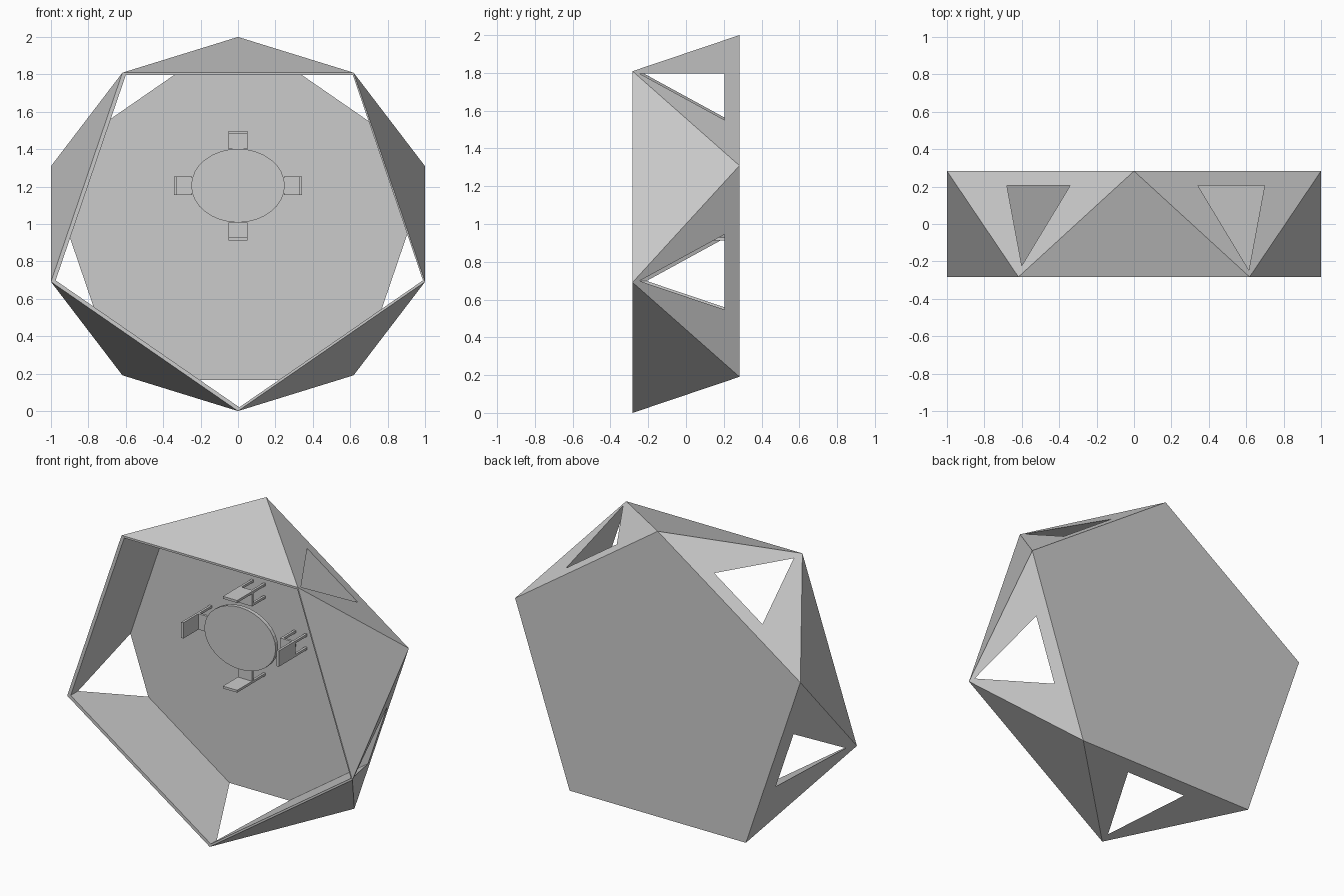
import bpy, bmesh
from math import sin, cos, pi
from mathutils import Matrix, Vector

cube = bpy.data.objects.get("Cube")
if cube:
    bpy.data.objects.remove(cube, do_unlink=True)

grey = bpy.data.materials.new("light grey")
grey.use_nodes = True
grey.diffuse_color = (0.6, 0.6, 0.6, 1)
grey.node_tree.nodes["Principled BSDF"].inputs["Base Color"].default_value = (0.6, 0.6, 0.6, 1)

HALF_DEPTH = 0.283
FLOOR_Y = 0.205
TABLE_Z = 1.205


def make_object(name, bm):
    bmesh.ops.recalc_face_normals(bm, faces=bm.faces)
    mesh = bpy.data.meshes.new(name)
    bm.to_mesh(mesh)
    bm.free()
    mesh.materials.append(grey)
    obj = bpy.data.objects.new(name, mesh)
    bpy.context.collection.objects.link(obj)
    return obj


def pentagon(bm, y, turn, scale=1.0, dx=0.0, dz=0.0):
    """Ring of five corners in a plane facing the front."""
    ring = []
    for i in range(5):
        a = turn + i * 2 * pi / 5
        ring.append(bm.verts.new((1.0515 * scale * sin(a) + dx, y,
                                  1 + scale * cos(a) + dz)))
    return ring


def add_box(bm, lo, hi):
    lo, hi = Vector(lo), Vector(hi)
    m = Matrix.Translation((lo + hi) / 2) @ Matrix.Diagonal((*(hi - lo), 1))
    bmesh.ops.create_cube(bm, size=1, matrix=m)


def add_disc(bm, y0, y1, rx, rz, sides):
    m = (Matrix.Translation((0, (y0 + y1) / 2, TABLE_Z))
         @ Matrix.Diagonal((rx, 1, rz, 1)) @ Matrix.Rotation(pi / 2, 4, 'X'))
    bmesh.ops.create_cone(bm, cap_ends=True, segments=sides, radius1=1,
                          radius2=1, depth=y1 - y0, matrix=m)


# Outer shell: two pentagons joined by a band of ten triangles
bm = bmesh.new()
back = pentagon(bm, HALF_DEPTH, 0)
front = pentagon(bm, -HALF_DEPTH, pi / 5)
bm.faces.new(back)
bm.faces.new(front)
for i in range(5):
    j = (i + 1) % 5
    bm.faces.new((back[i], back[j], front[i]))
    bm.faces.new((front[i], front[j], back[j]))
shell = make_object("shell", bm)

# Straight pentagonal room; its corners break through as five windows
bm = bmesh.new()
near = pentagon(bm, -0.4, pi / 5, 0.982, 0.007, 0.002)
far = pentagon(bm, FLOOR_Y, pi / 5, 0.982, 0.007, 0.002)
bm.faces.new(near)
bm.faces.new(far)
for i in range(5):
    j = (i + 1) % 5
    bm.faces.new((near[i], near[j], far[j], far[i]))
cutter = make_object("room_cutter", bm)
cutter.hide_render = True
cutter.hide_set(True)
cut = shell.modifiers.new("room", 'BOOLEAN')
cut.operation = 'DIFFERENCE'
cut.solver = 'EXACT'
cut.object = cutter
bpy.context.view_layer.update()
hollow = bpy.data.meshes.new_from_object(
    shell.evaluated_get(bpy.context.evaluated_depsgraph_get()))
shell.modifiers.clear()
shell.data = hollow
bpy.data.objects.remove(cutter, do_unlink=True)

# Oval table on a pedestal
bm = bmesh.new()
add_disc(bm, 0.02, 0.045, 0.25, 0.197, 32)
make_object("table_top", bm)
bm = bmesh.new()
add_disc(bm, 0.045, FLOOR_Y, 0.04, 0.04, 16)
make_object("table_pedestal", bm)


def make_chair(name, angle, distance):
    """Chair with its back away from the table, standing on the floor."""
    bm = bmesh.new()
    w, d, t = 0.05, 0.095, 0.015
    add_box(bm, (0, 0.07, -w), (d, 0.085, w))
    add_box(bm, (d - t, -0.08, -w), (d, 0.07, w))
    for x in (0, d - t):
        for z in (-w, w - t):
            add_box(bm, (x, 0.085, z), (x + t, FLOOR_Y, z + t))
    bm.transform(Matrix.Translation((0, 0, TABLE_Z))
                 @ Matrix.Rotation(angle, 4, 'Y')
                 @ Matrix.Translation((distance, 0, 0)))
    make_object(name, bm)


# Four chairs around the table
for i, side in enumerate(("left", "lower", "right", "upper")):
    make_chair(side + "_chair", i * pi / 2, 0.197 if i % 2 else 0.247)
